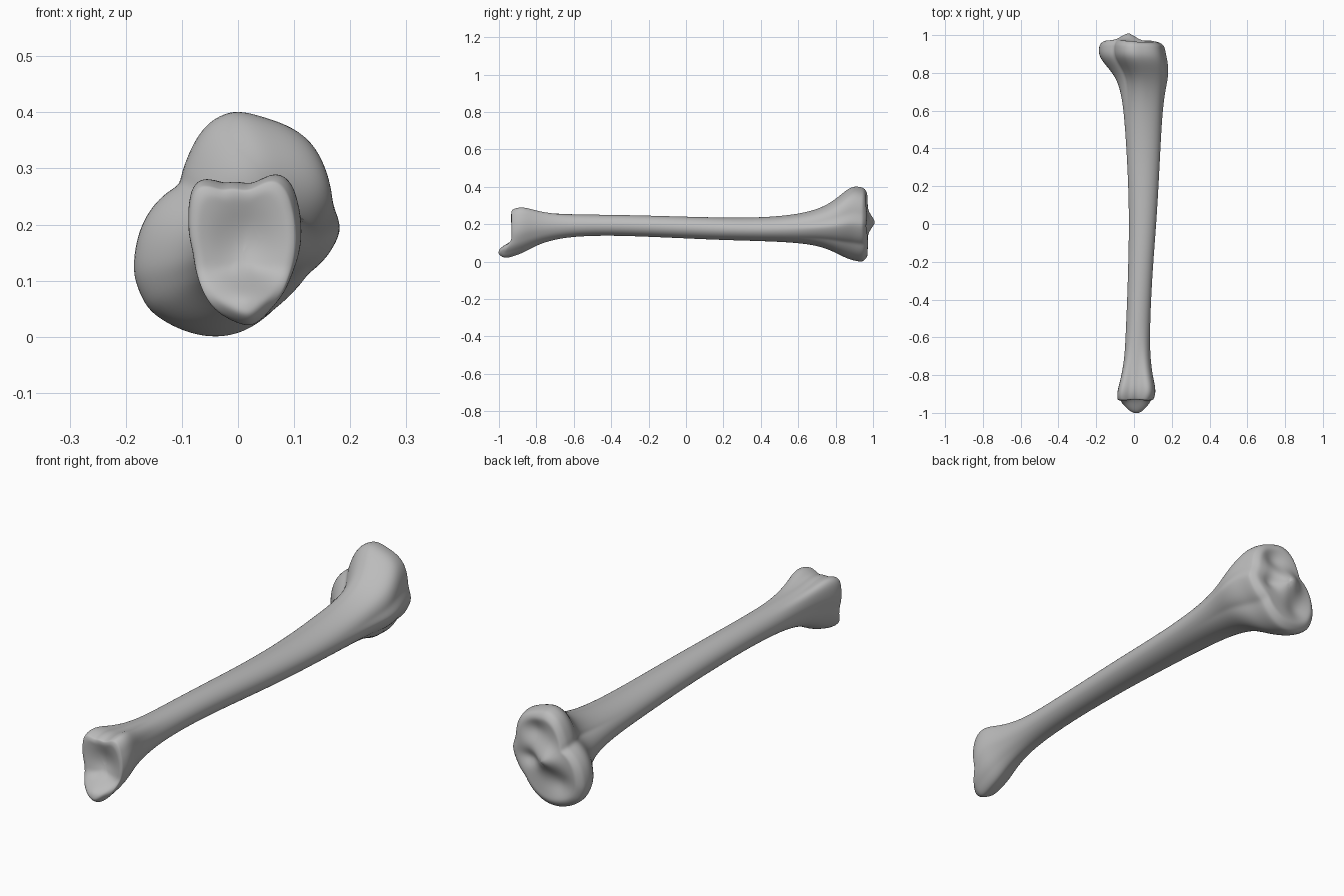
import bpy, bmesh
from math import cos, sin, pi, atan2, hypot, exp

cube = bpy.data.objects.get("Cube")
if cube:
    bpy.data.objects.remove(cube)

SIDES = 44
ANGLES = [2 * pi * i / SIDES for i in range(SIDES)]

# Outlines (x, z) of the two flared ends
near_outline = [(.114, .19), (.106, .24), (.097, .27), (.07, .29), (.042, .277), (.02, .266), (-.03, .268),
                (-.065, .281), (-.084, .262), (-.089, .22), (-.08, .15), (-.07, .1), (-.05, .06),
                (-.01, .03), (.03, .019), (.065, .05), (.1, .11)]
far_outline = [(.185, .2), (.167, .25), (.16, .31), (.14, .35), (.06, .39), (0, .403), (-.04, .388),
               (-.085, .32), (-.1, .27), (-.17, .2), (-.186, .11), (-.16, .05), (-.1, .014),
               (-.04, 0), (.01, .006), (.055, .03), (.11, .095), (.165, .155)]

# Stations along the bone: y, left x, right x, bottom z, top z
stations = [(-.925, -.088, .105, .018, .28), (-.9, -.09, .114, .027, .29), (-.86, -.082, .113, .05, .291),
            (-.8, -.066, .098, .088, .272), (-.7, -.05, .086, .12, .256), (-.58, -.044, .084, .136, .252),
            (-.4, -.036, .09, .14, .25), (-.2, -.03, .102, .133, .246), (0, -.026, .118, .124, .24),
            (.2, -.03, .13, .115, .235), (.4, -.04, .14, .11, .235), (.58, -.053, .15, .102, .25),
            (.7, -.07, .165, .086, .278), (.78, -.098, .184, .058, .318), (.84, -.15, .184, .025, .37),
            (.89, -.188, .174, .006, .406), (.935, -.186, .165, -.002, .4)]


def smooth(a, b, v):
    t = min(1, max(0, (v - a) / (b - a)))
    return t * t * (3 - 2 * t)


def bump(x, z, cx, cz, rx, rz):
    return exp(-((x - cx) / rx) ** 2 - ((z - cz) / rz) ** 2)


def limits(pts):
    xs, zs = zip(*pts)
    return min(xs), max(xs), min(zs), max(zs)


def fit(pts, box):
    """Stretch a section so that it fills the box."""
    a, b, c, d = limits(pts)
    l, r, lo, hi = box
    return [(l + (x - a) / (b - a) * (r - l), lo + (z - c) / (d - c) * (hi - lo)) for x, z in pts]


def polar(outline):
    """Resample an outline at even angles in a unit box."""
    pts = sorted((atan2(z, x) % (2 * pi), hypot(x, z)) for x, z in fit(outline, (-1, 1, -1, 1)))
    first, last = pts[0], pts[-1]
    pts = [(last[0] - 2 * pi, last[1])] + pts + [(first[0] + 2 * pi, first[1])]
    result = []
    for a in ANGLES:
        for (a0, r0), (a1, r1) in zip(pts, pts[1:]):
            if a0 <= a <= a1:
                r = r0 + (r1 - r0) * (a - a0) / max(a1 - a0, 1e-6)
                result.append((r * cos(a), r * sin(a)))
                break
    return result


near, far = polar(near_outline), polar(far_outline)
shaft = [(cos(a), sin(a)) for a in ANGLES]


def section(y, box):
    if y < 0:
        end, w = near, smooth(-.6, -.88, y)
    else:
        end, w = far, smooth(.5, .87, y)
    return fit([(s[0] + (e[0] - s[0]) * w, s[1] + (e[1] - s[1]) * w) for s, e in zip(shaft, end)], box)


# Joint surfaces: y as a function of x and z
def near_face(x, z):
    tongue = smooth(.125, .06, z) * exp(-((x - .012) / .075) ** 2)
    return -.938 + .03 * bump(x, z, .012, .17, .06, .07) - .066 * tongue


def far_face(x, z):
    y = .972 + .038 * bump(x, z, -.03, .21, .05, .045)
    y -= .025 * bump(x, z, .04, .31, .055, .045) + .02 * bump(x, z, -.08, .11, .055, .05)
    return y - .02 * bump(x, z, .06, .19, .04, .03) - .015 * smooth(.08, .17, x)


def rim_shift(y, z):
    """Lean the last rings of the near end toward its lower tongue."""
    return -.035 * smooth(-.86, -.925, y) * smooth(.13, .05, z)


bm = bmesh.new()


def add_ring(points):
    return [bm.verts.new(p) for p in points]


def bridge(a, b):
    for i in range(SIDES):
        j = (i + 1) % SIDES
        bm.faces.new((a[i], a[j], b[j], b[i]))


# Shaft and flared ends
rings = []
for y, *box in stations:
    rings.append(add_ring([(x, y + rim_shift(y, z), z) for x, z in section(y, box)]))
for a, b in zip(rings, rings[1:]):
    bridge(a, b)


# Joint caps: shrinking rings laid on the joint surface
def cap(rim, face):
    pts = [v.co.copy() for v in rim]
    l, r, lo, hi = limits([(p.x, p.z) for p in pts])
    cx, cz = (l + r) / 2, (lo + hi) / 2
    previous = rim
    for s in (.975, .92, .84, .74, .62, .5, .36, .2, .07):
        blend = min(1, (1 - s) / .16) ** .5
        ring = []
        for p in pts:
            x, z = cx + (p.x - cx) * s, cz + (p.z - cz) * s
            ring.append((x, p.y + (face(x, z) - p.y) * blend, z))
        ring = add_ring(ring)
        bridge(previous, ring)
        previous = ring
    bm.faces.new(previous)


cap(rings[0], near_face)
cap(rings[-1], far_face)
bmesh.ops.recalc_face_normals(bm, faces=bm.faces)

mesh = bpy.data.meshes.new("leg_bone")
bm.to_mesh(mesh)
bm.free()
bone = bpy.data.objects.new("leg_bone", mesh)
bpy.context.collection.objects.link(bone)
for poly in mesh.polygons:
    poly.use_smooth = True
subdivision = bone.modifiers.new("smooth_surface", "SUBSURF")
subdivision.levels = subdivision.render_levels = 2

# Plain grey bone
grey = bpy.data.materials.new("bone_grey")
grey.use_nodes = True
colour = (.5, .5, .5, 1)
grey.diffuse_color = colour
grey.node_tree.nodes["Principled BSDF"].inputs["Base Color"].default_value = colour
mesh.materials.append(grey)
